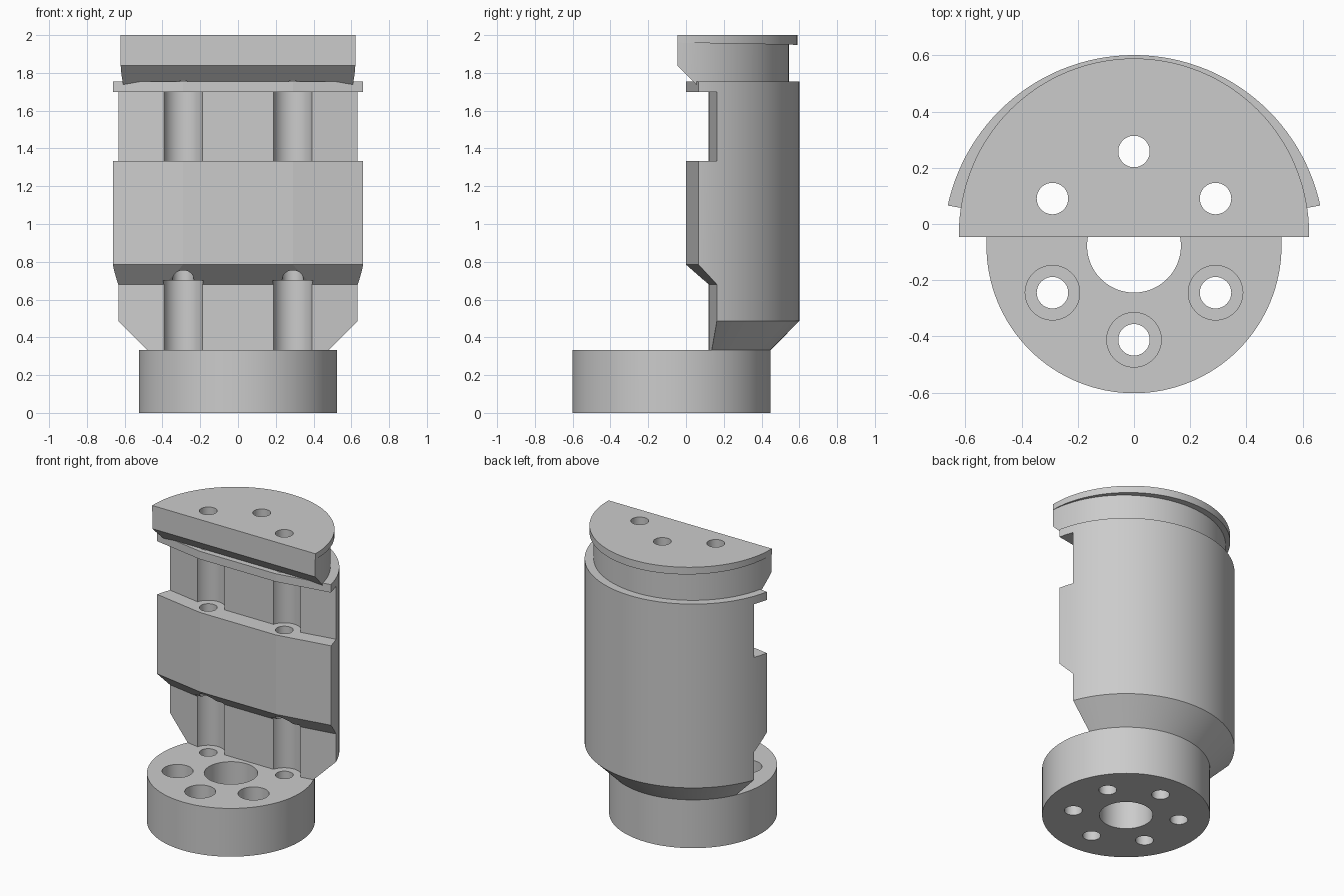
import bpy, bmesh, math
from mathutils import Vector

cube = bpy.data.objects.get("Cube")
if cube:
    bpy.data.objects.remove(cube, do_unlink=True)

AXIS_Y = -0.077      # common axis of base, barrel and neck
BOLT_R = 0.335       # bolt circle
BASE_TOP = 0.333

metal = bpy.data.materials.new("plain grey metal")
GREY = (0.6, 0.6, 0.6, 1)
metal.use_nodes = True
metal.diffuse_color = GREY
metal.node_tree.nodes["Principled BSDF"].inputs["Base Color"].default_value = GREY


def loft(name, rings):
    """Closed solid through rings of matching points."""
    bm = bmesh.new()
    loops = [[bm.verts.new(p) for p in ring] for ring in rings]
    n = len(loops[0])
    for low, high in zip(loops, loops[1:]):
        for i in range(n):
            j = (i + 1) % n
            bm.faces.new((low[i], low[j], high[j], high[i]))
    bm.faces.new(loops[0][::-1])
    bm.faces.new(loops[-1])
    bmesh.ops.recalc_face_normals(bm, faces=bm.faces)
    mesh = bpy.data.meshes.new(name)
    bm.to_mesh(mesh)
    bm.free()
    mesh.materials.append(metal)
    obj = bpy.data.objects.new(name, mesh)
    bpy.context.collection.objects.link(obj)
    return obj


def turned(name, profile, x=0.0, y=AXIS_Y, sides=128):
    """Round solid from (radius, height) pairs."""
    angles = [2 * math.pi * i / sides for i in range(sides)]
    return loft(name, [[(x + r * math.cos(a), y + r * math.sin(a), z) for a in angles]
                       for r, z in profile])


def rod(name, x, y, r, low, high):
    return turned(name, [(r, low), (r, high)], x, y, 64)


def side_prism(name, outline):
    """Side (y, z) outline pushed across the full width."""
    return loft(name, [[(x, y, z) for y, z in outline] for x in (-1, 1)])


def front_ring(half_flat, front, z):
    """Area ahead of a flat face whose sides sweep back by ten degrees."""
    side = front + (1 - half_flat) * math.tan(math.radians(10))
    return [Vector((x, y, z)) for x, y in
            ((-1, -2), (1, -2), (1, side), (half_flat, front), (-half_flat, front), (-1, side))]


def combine(target, tool, operation):
    tool.hide_render = True
    mod = target.modifiers.new(operation.lower(), "BOOLEAN")
    mod.operation = operation
    mod.solver = "EXACT"
    mod.object = tool
    bpy.context.view_layer.objects.active = target
    bpy.ops.object.modifier_apply(modifier=mod.name)
    bpy.data.objects.remove(tool, do_unlink=True)


# Round base and barrel in one turned solid
body = turned("clamp_half_body", [(0.525, 0), (0.525, BASE_TOP), (0.678, 0.487), (0.678, 1.755)])

# Front face of the bands, recessed upper groove
band = (0.29, 0.0)
wall = (0.387, 0.12)
combine(body, loft("front_cut", [front_ring(*band, BASE_TOP), front_ring(*band, 1.9)]), "DIFFERENCE")
combine(body, loft("upper_groove", [front_ring(*wall, 1.333), front_ring(*wall, 1.70)]), "DIFFERENCE")

# Lower recess with a bevelled roof, run slightly past the band face
low, high = front_ring(*wall, 0.68), front_ring(*band, 0.785)
past = [a.lerp(b, 1.3) for a, b in zip(low, high)]
combine(body, loft("lower_recess", [front_ring(*wall, BASE_TOP), low, past]), "DIFFERENCE")

# Neck with an undercut front
neck = turned("neck", [(0.622, 1.6), (0.622, 1.98)])
combine(neck, side_prism("neck_side", [(-0.046, 2.1), (-0.046, 1.84), (0.058, 1.736),
                                       (0.9, 1.736), (0.9, 2.1)]), "INTERSECT")
combine(body, neck, "UNION")

# Offset lip at the top, overhanging the back
lip = turned("lip", [(0.623, 1.9), (0.623, 2.0)], y=-0.034)
combine(lip, side_prism("lip_side", [(-0.046, 2.1), (-0.046, 1.96), (0.9, 1.943),
                                     (0.9, 2.1)]), "INTERSECT")
combine(body, lip, "UNION")

# Screw clearance channels in both recesses
for x in (-0.29, 0.29):
    for z0, z1 in ((BASE_TOP, 0.70), (1.333, 1.70)):
        combine(body, rod("channel", x, 0.09, 0.107, z0, z1), "DIFFERENCE")

# Central bore through the base only
combine(body, rod("bore", 0, AXIS_Y, 0.167, -0.1, BASE_TOP), "DIFFERENCE")

# Six bolt holes, the front three counterbored
for i in range(6):
    a = math.radians(30 + 60 * i)
    x, y = BOLT_R * math.cos(a), AXIS_Y + BOLT_R * math.sin(a)
    combine(body, rod("bolt_hole", x, y, 0.056, -0.1, 2.1), "DIFFERENCE")
    if y < AXIS_Y:
        combine(body, rod("counterbore", x, y, 0.097, 0.16, 0.5), "DIFFERENCE")

# Smooth round walls, sharp machined edges
bpy.ops.object.select_all(action="DESELECT")
body.select_set(True)
bpy.context.view_layer.objects.active = body
bpy.ops.object.shade_smooth_by_angle(angle=math.radians(8))
